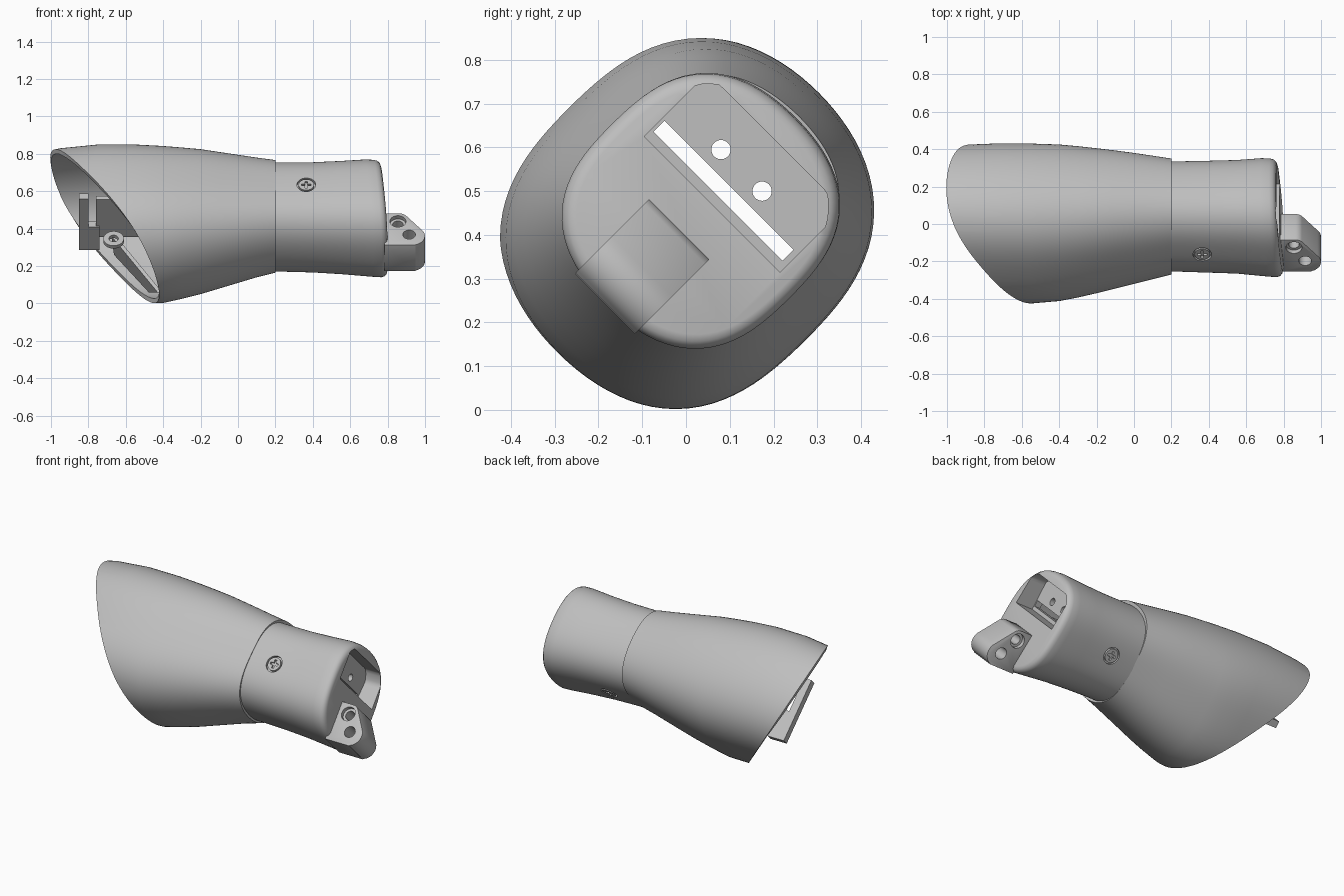
import bpy, bmesh, math
from mathutils import Vector, Matrix

cube = bpy.data.objects.get("Cube")
if cube:
    bpy.data.objects.remove(cube, do_unlink=True)

grey = bpy.data.materials.new("matte_grey")
grey.use_nodes = True
grey.diffuse_color = (0.52, 0.52, 0.52, 1)
grey.node_tree.nodes["Principled BSDF"].inputs["Base Color"].default_value = (0.52, 0.52, 0.52, 1)

SIDES = 96
SLANT = Vector((0, -1, 1)).normalized()     # faces up and to the front
RISE = Vector((0, 1, 1)).normalized()       # runs up and to the back


def make(name, bm):
    bmesh.ops.recalc_face_normals(bm, faces=bm.faces)
    mesh = bpy.data.meshes.new(name)
    bm.to_mesh(mesh)
    bm.free()
    mesh.materials.append(grey)
    ob = bpy.data.objects.new(name, mesh)
    bpy.context.collection.objects.link(ob)
    return ob


def activate(ob):
    bpy.ops.object.select_all(action='DESELECT')
    ob.select_set(True)
    bpy.context.view_layer.objects.active = ob


def apply(ob, kind, **settings):
    mod = ob.modifiers.new(kind, kind)
    for key, value in settings.items():
        setattr(mod, key, value)
    activate(ob)
    bpy.ops.object.modifier_apply(modifier=mod.name)


def cut(ob, *tools):
    for tool in tools:
        apply(ob, 'BOOLEAN', operation='DIFFERENCE', solver='EXACT', object=tool)
        bpy.data.objects.remove(tool, do_unlink=True)


def smooth(ob, angle=35):
    activate(ob)
    bpy.ops.object.shade_smooth_by_angle(angle=math.radians(angle))


def section(x, y0, y1, z0, z1, square=.036, lean=.03):
    """Rounded diamond outline fitted to the given extents."""
    pts = []
    for i in range(SIDES):
        a = math.tau * i / SIDES
        r = 1 + square * math.cos(4 * a) + lean * math.sin(2 * a)
        pts.append((r * math.cos(a), r * math.sin(a)))
    w = max(p[0] for p in pts)
    h = max(p[1] for p in pts)
    return [Vector((x, (y0 + y1) / 2 + p[0] / w * (y1 - y0) / 2,
                    (z0 + z1) / 2 + p[1] / h * (z1 - z0) / 2)) for p in pts]


def loft(name, rings, caps):
    bm = bmesh.new()
    loops = [[bm.verts.new(p) for p in ring] for ring in rings]
    for a, b in zip(loops, loops[1:]):
        for i in range(len(a)):
            j = (i + 1) % len(a)
            bm.faces.new((a[i], a[j], b[j], b[i]))
    if caps:
        bm.faces.new(loops[0])
        bm.faces.new(loops[-1])
    return make(name, bm)


def prism(name, outline, push):
    return loft(name, [outline, [p + push for p in outline]], True)


def cylinder(name, centre, axis, radius, depth, sides=32):
    bm = bmesh.new()
    turn = axis.to_track_quat('Z', 'Y').to_matrix().to_4x4()
    bmesh.ops.create_cone(bm, cap_ends=True, segments=sides, radius1=radius, radius2=radius,
                          depth=depth, matrix=Matrix.Translation(centre) @ turn)
    return make(name, bm)


def diag(x, s, d):
    """Point from its sum y + z and difference y - z."""
    return Vector((x, (s + d) / 2, (s - d) / 2))


def diag_box(name, x0, x1, s0, s1, d0, d1):
    corners = [diag(x0, s0, d0), diag(x0, s1, d0), diag(x0, s1, d1), diag(x0, s0, d1)]
    return prism(name, corners, Vector((x1 - x0, 0, 0)))


# Forearm shell: lofted, cut at a slant, then thickened
arm_stations = [(-1.25, -.34, .38, .06, .77), (-1.1, -.37, .405, .03, .80),
                (-.95, -.395, .422, .01, .83), (-.75, -.417, .43, 0, .85),
                (-.55, -.425, .43, 0, .85), (-.4, -.412, .425, .003, .842),
                (-.3, -.393, .416, .025, .834), (-.2, -.37, .405, .05, .825),
                (-.1, -.345, .393, .08, .81), (0, -.32, .38, .11, .795),
                (.1, -.295, .365, .14, .78), (.2, -.27, .35, .165, .767)]
arm = loft("forearm_shell", [section(*s, square=.028 + .012 * max(0, s[0] + .5), lean=.055)
                             for s in arm_stations], False)
bm = bmesh.new()
bm.from_mesh(arm.data)
bmesh.ops.bisect_plane(bm, geom=bm.verts[:] + bm.edges[:] + bm.faces[:], dist=1e-5,
                       plane_co=(-.455, 0, 0), plane_no=(-1, -.34, -.62), clear_outer=True)
bm.to_mesh(arm.data)
bm.free()
apply(arm, 'SOLIDIFY', thickness=.025, offset=-1)
smooth(arm)

# Wrist sleeve with a rounded, slightly tilted end
wrist_stations = [(.15, -.255, .335, .17, .755), (.25, -.255, .335, .17, .755),
                  (.4, -.26, .338, .166, .755), (.55, -.265, .342, .157, .762),
                  (.7, -.281, .352, .143, .77), (.745, -.284, .35, .14, .768),
                  (.763, -.279, .345, .145, .763), (.775, -.267, .333, .157, .751),
                  (.78, -.25, .318, .173, .735)]
wrist_rings = [section(*s) for s in wrist_stations]
for ring in wrist_rings[4:]:
    for p in ring:
        p.x -= .06 * (p.z - .455) + .05 * (p.y - .035)
wrist = loft("wrist_sleeve", wrist_rings, True)

# Hollow, end pocket, slot and cable holes
bore = prism("bore_cutter", section(.1, -.225, .31, .195, .73), Vector((.52, 0, 0)))
outline = []
for p in section(.66, -.25, .325, .165, .745):
    s = min(max(p.y + p.z, .53), .82)
    d = min(max(p.y - p.z, -.72), -.10)
    q = diag(.66, s, d)
    if not outline or (q - outline[-1]).length > 1e-3:
        outline.append(q)
if (outline[0] - outline[-1]).length < 1e-3:
    outline.pop()
pocket = prism("pocket_cutter", outline, Vector((.3, 0, 0)))
slot = diag_box("slot_cutter", .5, .75, .562, .612, -.71, -.12)
holes = [cylinder("cable_hole_cutter", Vector((.64, y, z)), Vector((1, 0, 0)), .022, .2)
         for y, z in ((.08, .595), (.174, .5))]
cut(wrist, bore, pocket, slot, *holes)

# Cross-head screws on the two opposite slanted sides
screw_ring = section(.365, -.259, .338, .166, .755)
for side, index in ((1, SIDES * 3 // 8 + 1), (-1, SIDES * 7 // 8 + 1)):
    out = SLANT * side
    seat = screw_ring[index]
    cut(wrist, cylinder("screw_seat_cutter", seat, out, .05, .03))
    screw = cylinder("screw_front" if side > 0 else "screw_back", seat - out * .012, out, .041, .022)
    for across, along in ((Vector((1, 0, 0)), RISE), (RISE, Vector((1, 0, 0)))):
        base = seat - out * .013
        arms = [base + across * a * .026 + along * b * .007
                for a, b in ((-1, -1), (1, -1), (1, 1), (-1, 1))]
        cut(screw, prism("cross_cutter", arms, out * .05))
    smooth(screw)
smooth(wrist)

# Hinge lug: rounded profile pushed through along the slant
corner = Vector((0, -.254, .312))
profile = [(.782, 0), (.95, 0)]
for i in range(9):
    a = math.radians(-75 + i * 15)
    profile.append((.93 + .07 * math.cos(a), .07 + .07 * math.sin(a)))
for i in range(6):
    a = math.radians(45 + i * 9)
    profile.append((.862 + .05 * math.cos(a), .19 + .05 * math.sin(a)))
profile.append((.782, .24))
lug = prism("hinge_lug", [corner + Vector((x, 0, 0)) + RISE * t for x, t in profile], -SLANT * .195)
apply(lug, 'BEVEL', width=.008, segments=2, limit_method='ANGLE', angle_limit=math.radians(50))
for x, t, r in ((.855, .18, .028), (.915, .08, .034)):
    spot = corner + Vector((x, 0, 0)) + RISE * t
    cut(lug, cylinder("lug_hole_cutter", spot, SLANT, r, .6))
    if t > .1:
        for depth in (0, .195):
            cut(lug, cylinder("lug_sink_cutter", spot - SLANT * depth, SLANT, .043, .05))
smooth(lug)

# Inner frame: spine, stepped end bracket, rim plate and drilled tab
diag_box("inner_spine", -.76, .63, .51, .55, -.6, -.2)
diag_box("bracket_upper", -.85, -.80, .50, .558, -.62, -.32)
diag_box("bracket_lower", -.85, -.74, .50, .558, -.32, -.07)


def on_rim(y, z, inset=.035):
    return Vector((-.455 - .34 * y - .62 * z + inset, y, z))


prism("rim_plate", [on_rim(-.08, .06), on_rim(.06, .06), on_rim(.24, .26), on_rim(.1, .36)],
      Vector((.025, 0, 0)))
tab_spot = Vector((-.665, 0, .34))
tab = cylinder("drilled_tab", tab_spot, SLANT, .055, .022)
cut(tab, cylinder("tab_hole_cutter", tab_spot, SLANT, .025, .2))
smooth(tab)
